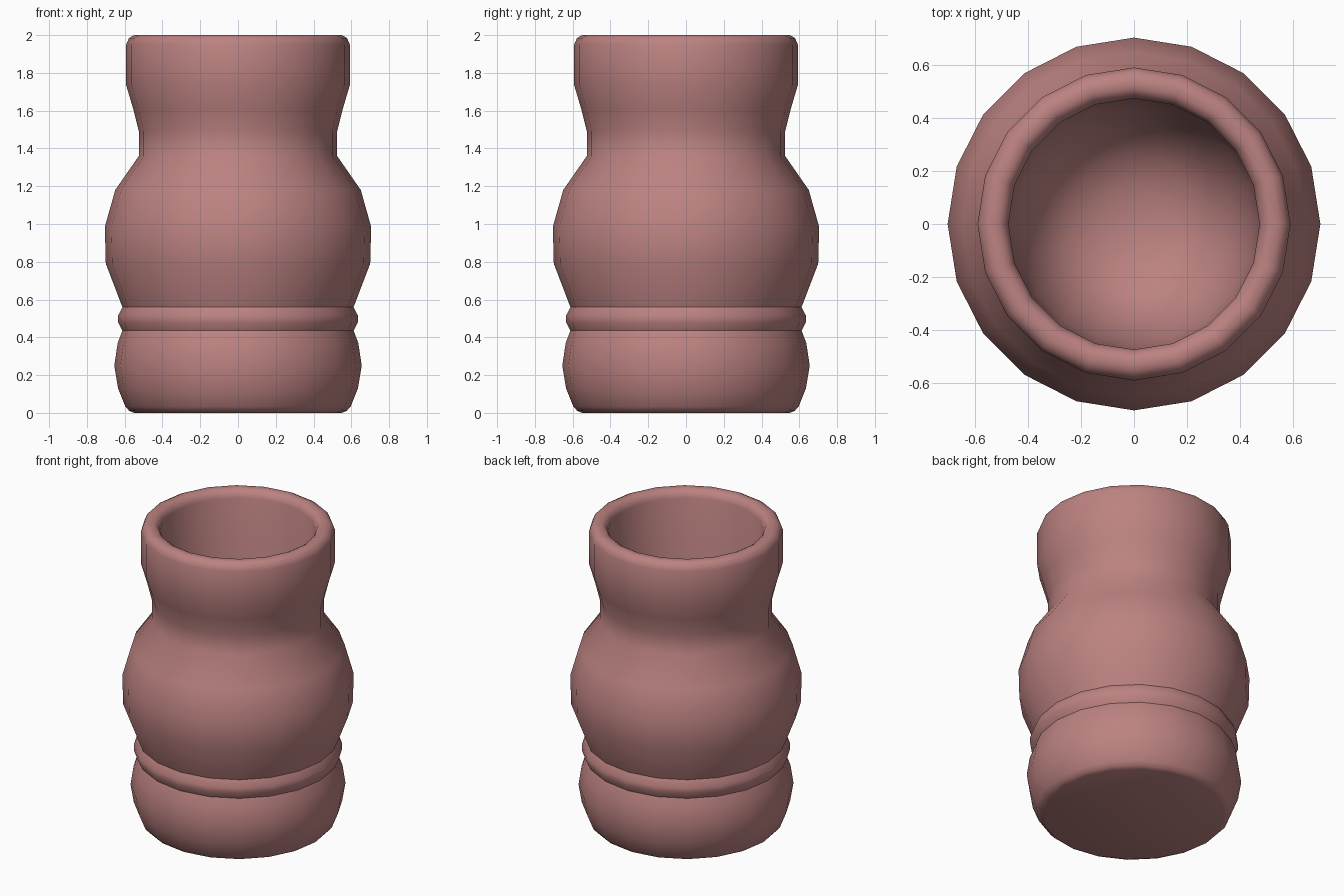
import bpy
import bmesh
import math

SIDES = 20

cube = bpy.data.objects.get("Cube")
if cube:
    bpy.data.objects.remove(cube, do_unlink=True)

clay = bpy.data.materials.new("dusty_pink_clay")
clay.use_nodes = True
colour = (0.50, 0.225, 0.22, 1.0)
clay.diffuse_color = colour
clay.node_tree.nodes["Principled BSDF"].inputs["Base Color"].default_value = colour

# Profile pieces as (radius, height), from the underside up, over the rim and inside
foot = [(0, 0), (0.55, 0), (0.575, 0.01), (0.597, 0.035), (0.635, 0.13),
        (0.655, 0.25), (0.637, 0.37), (0.612, 0.435)]
band = [(0.635, 0.48), (0.635, 0.515), (0.612, 0.56)]
belly = [(0.70, 0.79), (0.705, 0.985), (0.65, 1.18)]
neck = [(0.525, 1.36), (0.525, 1.49), (0.555, 1.61), (0.592, 1.735)]
rim = [(0.592, 1.95), (0.577, 1.985), (0.55, 2.0),
       (0.515, 2.0), (0.49, 1.985), (0.475, 1.95)]
hollow = [(0.475, 0.9), (0.45, 0.65), (0.37, 0.44), (0.26, 0.32), (0.13, 0.27), (0, 0.26)]


def lathe(name, profile, material):
    """Spin a profile around z into a closed vessel."""
    bm = bmesh.new()
    verts = [bm.verts.new((r, 0, z)) for r, z in profile]
    edges = [bm.edges.new(pair) for pair in zip(verts, verts[1:])]
    bmesh.ops.spin(bm, geom=verts + edges, axis=(0, 0, 1), cent=(0, 0, 0),
                   angle=math.tau, steps=SIDES)
    bmesh.ops.remove_doubles(bm, verts=bm.verts, dist=0.0005)
    bmesh.ops.recalc_face_normals(bm, faces=bm.faces)
    mesh = bpy.data.meshes.new(name)
    bm.to_mesh(mesh)
    bm.free()
    mesh.materials.append(material)
    obj = bpy.data.objects.new(name, mesh)
    bpy.context.collection.objects.link(obj)
    return obj


vessel = lathe("clay_jar", foot + band + belly + neck + rim + hollow, clay)

# Smooth the walls, keeping the creases beside the raised band
bpy.ops.object.select_all(action="DESELECT")
vessel.select_set(True)
bpy.context.view_layer.objects.active = vessel
bpy.ops.object.shade_smooth_by_angle(angle=math.radians(42))
